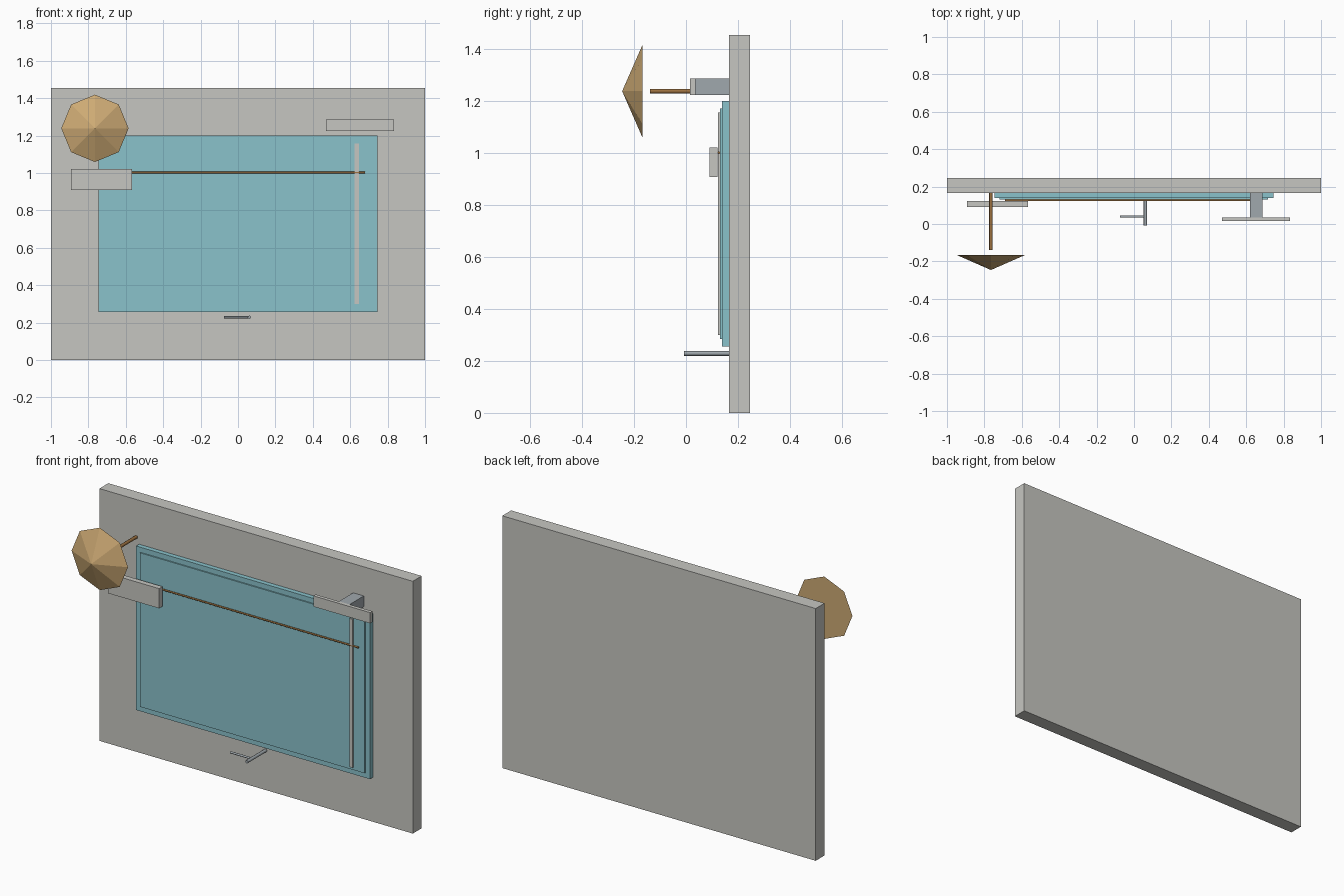
import bpy
import math
from mathutils import Vector

if "Cube" in bpy.data.objects:
    bpy.data.objects.remove(bpy.data.objects["Cube"])


def srgb(r, g, b):
    def lin(c):
        c /= 255
        return c / 12.92 if c <= 0.04045 else ((c + 0.055) / 1.055) ** 2.4
    return (lin(r), lin(g), lin(b), 1)


def material(name, rgb):
    m = bpy.data.materials.new(name)
    m.diffuse_color = srgb(*rgb)
    m.use_nodes = True
    m.node_tree.nodes["Principled BSDF"].inputs["Base Color"].default_value = m.diffuse_color
    return m


STONE = material("pale_stone", (198, 198, 193))
WATER = material("water_blue", (138, 194, 203))
STRAW = material("straw", (205, 170, 116))
WOOD = material("brown_wood", (156, 113, 64))
METAL = material("grey_metal", (160, 168, 173))


def finish(name, mat):
    ob = bpy.context.object
    ob.name = name
    ob.data.materials.append(mat)
    return ob


def box(name, mat, x, y, z):
    """Box from (min, max) pairs."""
    bpy.ops.mesh.primitive_cube_add(size=1)
    ob = finish(name, mat)
    for v in ob.data.vertices:
        v.co = [(a + b) / 2 + c * (b - a) for (a, b), c in zip((x, y, z), v.co)]
    return ob


def rod(name, mat, start, end, radius, sides=8):
    """Round bar between two points."""
    a, b = Vector(start), Vector(end)
    bpy.ops.mesh.primitive_cylinder_add(
        vertices=sides, radius=radius, depth=(b - a).length, location=(a + b) / 2,
        rotation=(b - a).to_track_quat('Z', 'Y').to_euler())
    ob = finish(name, mat)
    bpy.ops.object.shade_smooth_by_angle(angle=math.radians(50))
    return ob


# Deck slab standing upright
box("deck_slab", STONE, (-1, 1), (0.165, 0.246), (0, 1.455))

# Pool in two steps
box("pool_basin", WATER, (-0.747, 0.745), (0.138, 0.165), (0.256, 1.202))
box("pool_water", WATER, (-0.718, 0.716), (0.131, 0.138), (0.285, 1.173))

# Pool step strip and lane rope
box("pool_strip", STONE, (0.624, 0.646), (0.123, 0.131), (0.300, 1.157))
rod("lane_rope", WOOD, (-0.69, 0, 1.002), (0.68, 0, 1.002), 0.005).location.y = 0.127

# Lounger
box("lounger", STONE, (-0.893, -0.567), (0.091, 0.122), (0.908, 1.022))

# Diving board on its support
box("diving_board", STONE, (0.47, 0.833), (0.015, 0.036), (1.225, 1.287))
box("board_support", METAL, (0.619, 0.687), (0.036, 0.165), (1.225, 1.287))

# Parasol: pole and eight-sided canopy pointing forward
rod("parasol_pole", WOOD, (-0.765, 0.165, 1.239), (-0.765, -0.138, 1.239), 0.009)
bpy.ops.mesh.primitive_cone_add(
    vertices=8, radius1=0.18, radius2=0, depth=0.079,
    location=(-0.765, -0.2065, 1.239), rotation=(math.pi / 2, 0, 0))
finish("parasol_canopy", STRAW)

# Shower post with side arm
rod("shower_post", METAL, (0.061, 0.165, 0.229), (0.061, -0.008, 0.229), 0.009)
rod("shower_arm", METAL, (-0.075, 0.04, 0.229), (0.061, 0.04, 0.229), 0.006)
